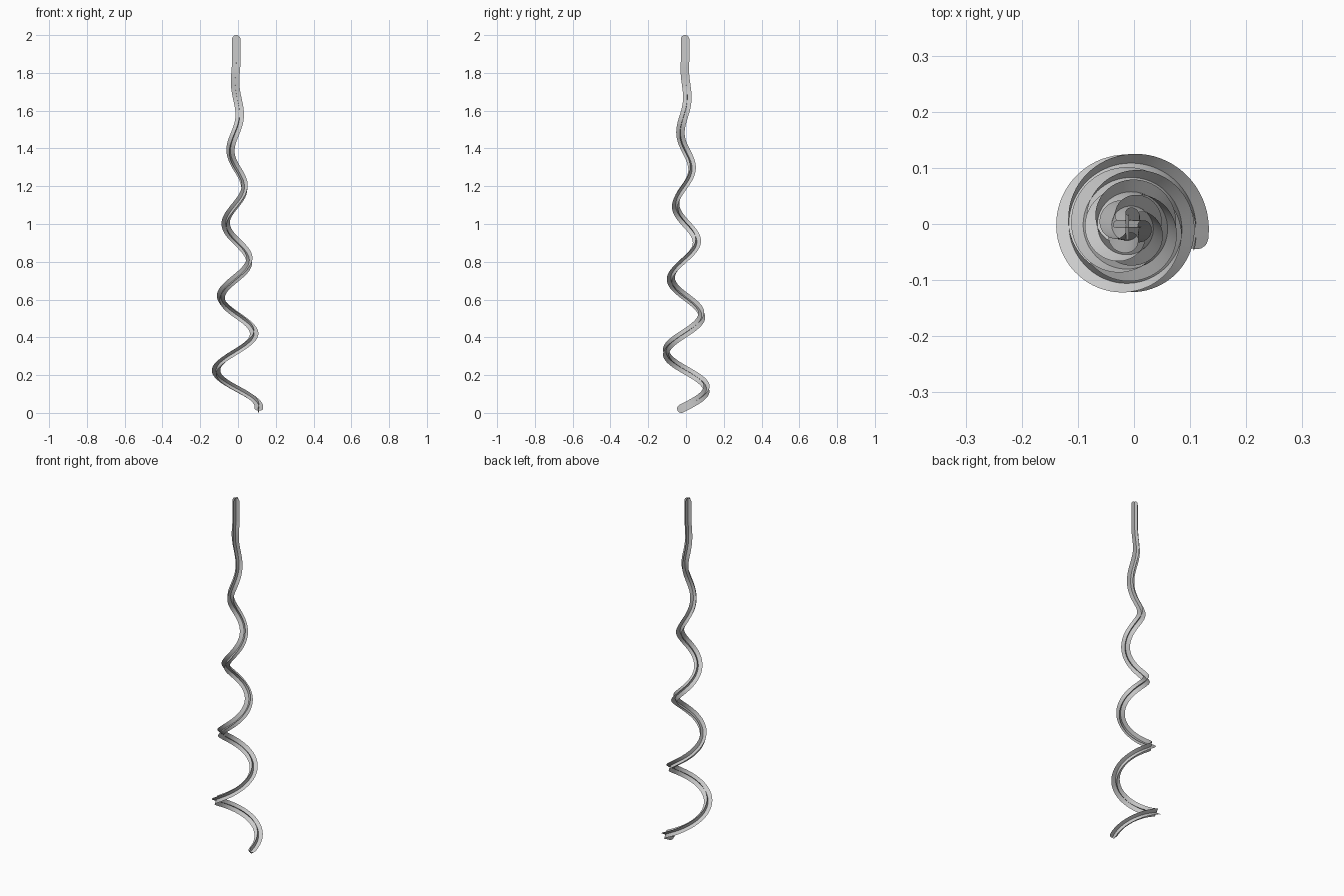
import bpy, math
from mathutils import Vector, Quaternion

if "Cube" in bpy.data.objects:
    bpy.data.objects.remove(bpy.data.objects["Cube"])

HALF = 0.0225          # half width of each ribbon
Z0, Z1 = 0.012, 2.0    # ends of the centre line
N = 360                # steps along the spiral
K = 2 * math.pi / 0.39


def centre(z):
    # shrinking helix
    r = max(0.122 - 0.0655 * z, 0.0)
    a = K * (z - 0.0325)
    return Vector((-0.009 + r * math.cos(a), -0.005 + r * math.sin(a), z))


# Centre line, with extra steps near the ends for the round tips
us = [i / N for i in range(N + 1)]
us += [(j + 0.5) ** 2 / 36 * 0.006 for j in range(6)]
us += [1 - (j + 0.5) ** 2 / 36 * 0.011 for j in range(6)]
us.sort()
zs = [Z0 + (Z1 - Z0) * u for u in us]
pts = [centre(z) for z in zs]
tans = [(centre(z + 1e-4) - centre(z - 1e-4)).normalized() for z in zs]
dist = [0.0]
for a, b in zip(pts, pts[1:]):
    dist.append(dist[-1] + (b - a).length)

# Minimum-twist frames carried up from the base
side = Vector((1, 0, 0))
side = (side - tans[0] * side.dot(tans[0])).normalized()
sides = [side]
for a, b in zip(tans, tans[1:]):
    side = a.rotation_difference(b) @ side
    side = (side - b * side.dot(b)).normalized()
    sides.append(side)

# Small even twist so the cross lines up with the axes at the top
ang = math.atan2(side.y, side.x)
rest = ang - round(ang / (math.pi / 2)) * math.pi / 2


def ribbon(name, turn):
    verts, faces = [], []
    for p, t, s, d in zip(pts, tans, sides, dist):
        e = min(d, dist[-1] - d, HALF)
        w = max(math.sqrt(max(HALF ** 2 - (HALF - e) ** 2, 0)), 0.0005)
        v = Quaternion(t, turn - rest * d / dist[-1]) @ s
        verts += [p - v * w, p, p + v * w]
    for i in range(len(pts) - 1):
        for j in (0, 1):
            k = 3 * i + j
            faces.append((k, k + 1, k + 4, k + 3))
    me = bpy.data.meshes.new(name)
    me.from_pydata([tuple(v) for v in verts], [], faces)
    me.polygons.foreach_set("use_smooth", [True] * len(faces))
    me.update()
    ob = bpy.data.objects.new(name, me)
    bpy.context.collection.objects.link(ob)


# Two crossed flat strips
ribbon("spiral_ribbon_a", 0.0)
ribbon("spiral_ribbon_b", math.pi / 2)
